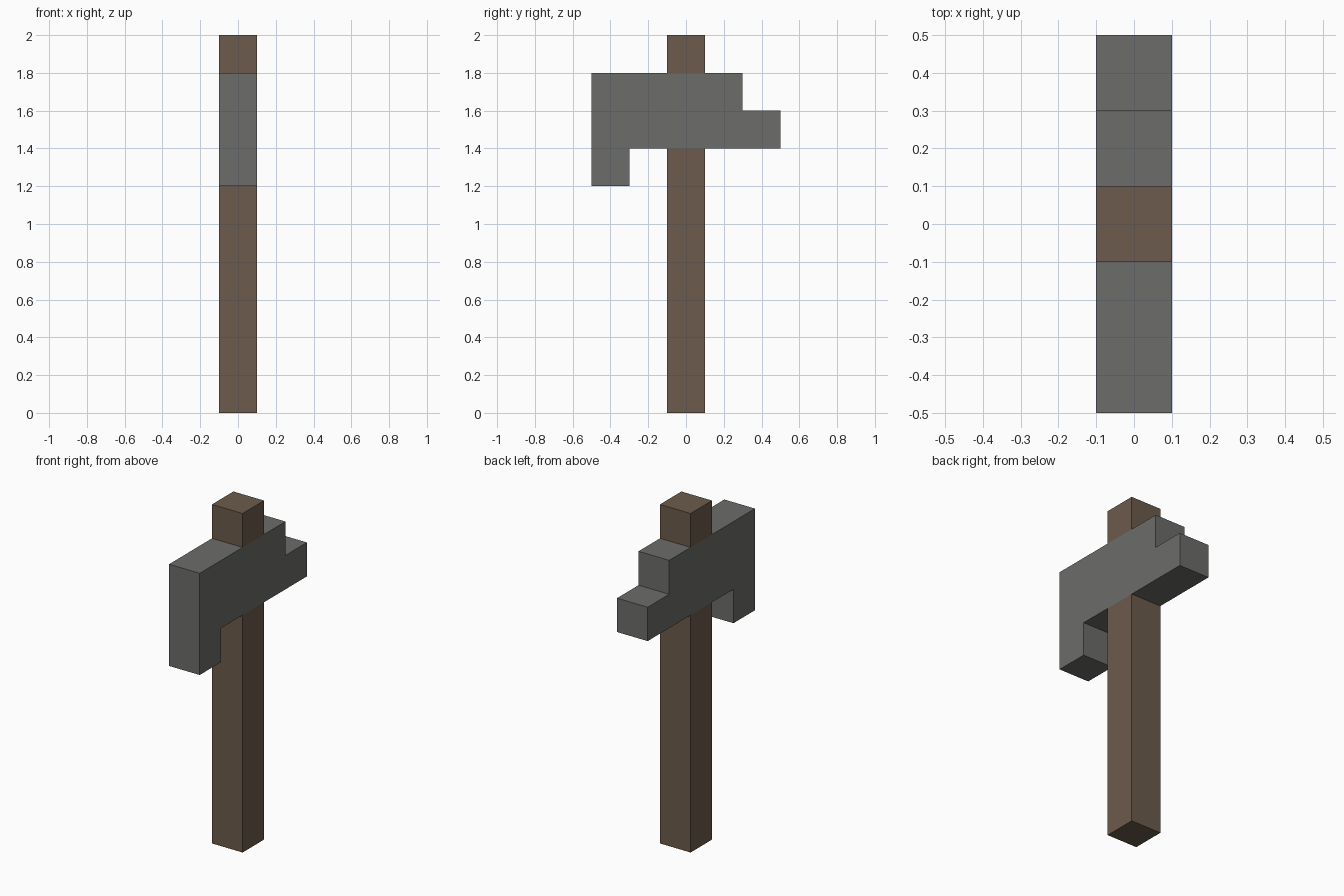
import bpy
import bmesh

HALF = 0.1  # half thickness shared by handle and head

cube = bpy.data.objects.get("Cube")
if cube:
    bpy.data.objects.remove(cube, do_unlink=True)


def make_material(name, rgb):
    mat = bpy.data.materials.new(name)
    mat.use_nodes = True
    color = (*rgb, 1.0)
    mat.diffuse_color = color
    bsdf = mat.node_tree.nodes["Principled BSDF"]
    bsdf.inputs["Base Color"].default_value = color
    bsdf.inputs["Roughness"].default_value = 0.9
    return mat


def extrude_profile(name, profile, mat):
    """Extrude a (y, z) outline across the full thickness in x."""
    bm = bmesh.new()
    face = bm.faces.new([bm.verts.new((-HALF, y, z)) for y, z in profile])
    result = bmesh.ops.extrude_face_region(bm, geom=[face])
    moved = [g for g in result["geom"] if isinstance(g, bmesh.types.BMVert)]
    bmesh.ops.translate(bm, verts=moved, vec=(2 * HALF, 0, 0))
    bmesh.ops.recalc_face_normals(bm, faces=bm.faces)
    mesh = bpy.data.meshes.new(name)
    bm.to_mesh(mesh)
    bm.free()
    mesh.materials.append(mat)
    obj = bpy.data.objects.new(name, mesh)
    bpy.context.collection.objects.link(obj)
    return obj


def post(name, bottom, top, mat):
    outline = [(-HALF, bottom), (HALF, bottom), (HALF, top), (-HALF, top)]
    return extrude_profile(name, outline, mat)


wood = make_material("brown wood", (0.150, 0.104, 0.072))
stone = make_material("grey stone", (0.150, 0.152, 0.142))

# Handle: square shaft below the head and its stub above
post("handle_shaft", 0, 1.4, wood)
post("handle_top", 1.8, 2, wood)

# Axe head: blade drops at the front, stepped butt at the back
extrude_profile("axe_head", [
    (-0.5, 1.2), (-0.3, 1.2), (-0.3, 1.4), (0.5, 1.4),
    (0.5, 1.6), (0.3, 1.6), (0.3, 1.8), (-0.5, 1.8),
], stone)
